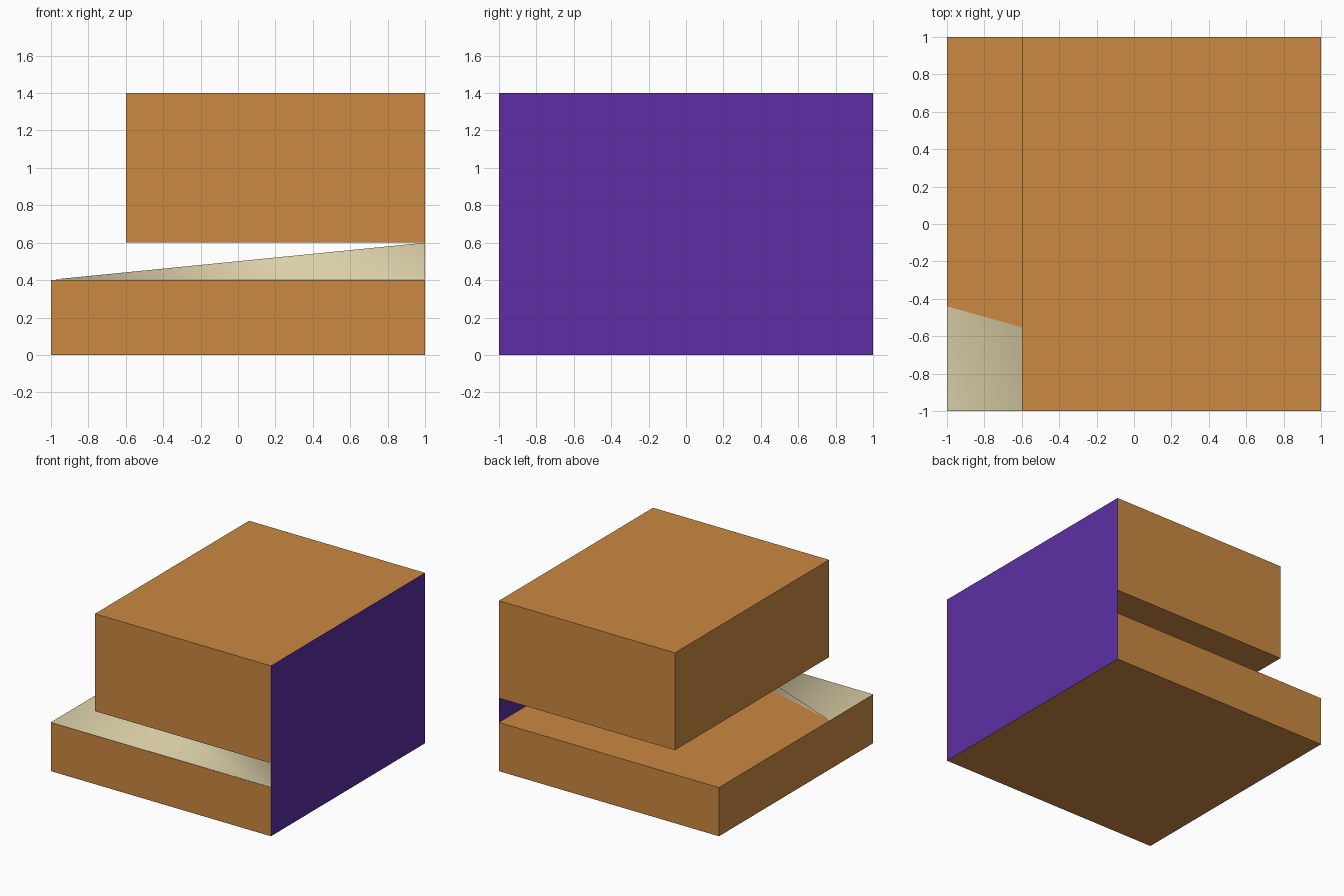
import bpy, bmesh

if "Cube" in bpy.data.objects:
    bpy.data.objects.remove(bpy.data.objects["Cube"])


def material(name, rgb):
    m = bpy.data.materials.new(name)
    m.diffuse_color = (*rgb, 1)
    m.use_nodes = True
    m.node_tree.nodes["Principled BSDF"].inputs["Base Color"].default_value = m.diffuse_color
    return m


ORANGE = material("orange", (0.60, 0.25, 0.055))
PURPLE = material("purple", (0.107, 0.028, 0.376))
BEIGE = material("beige", (0.70, 0.62, 0.39))


def add_object(name, bm, mat):
    mesh = bpy.data.meshes.new(name)
    bm.to_mesh(mesh)
    bm.free()
    mesh.materials.append(mat)
    ob = bpy.data.objects.new(name, mesh)
    bpy.context.collection.objects.link(ob)
    return ob


def block(name, x0, z0, z1):
    """Block from x0 to the side panel; its right face is the panel itself."""
    bm = bmesh.new()
    bmesh.ops.create_cube(bm, size=2)
    for v in bm.verts:
        v.co.x = 1 if v.co.x > 0 else x0
        v.co.z = z1 if v.co.z > 0 else z0
    right = [f for f in bm.faces if f.normal.x > 0.9]
    bmesh.ops.delete(bm, geom=right, context='FACES_ONLY')
    return add_object(name, bm, ORANGE)


def sheet(name, points, faces, mat):
    bm = bmesh.new()
    verts = [bm.verts.new(p) for p in points]
    for f in faces:
        bm.faces.new([verts[i] for i in f])
    bm.normal_update()
    return add_object(name, bm, mat)


# Stacked blocks with an open slot between them
block("lower_block", -1, 0, 0.4)
block("upper_block", -0.6, 0.6, 1.4)

# Side panel joining both blocks on the right
sheet("side_panel",
      [(1, -1, 0), (1, 1, 0), (1, 1, 1.4), (1, -1, 1.4)],
      [(0, 1, 2, 3)], PURPLE)

# Folded sheet in the slot: flat on the lower block, rising to the right
z = 0.402
fold = sheet("folded_sheet",
             [(-1, -1, z), (1, -1, z), (1, -1, 0.6), (-1, -0.44, z)],
             [(0, 1, 3), (1, 2, 3)], BEIGE)
for p in fold.data.polygons:
    p.use_smooth = True
